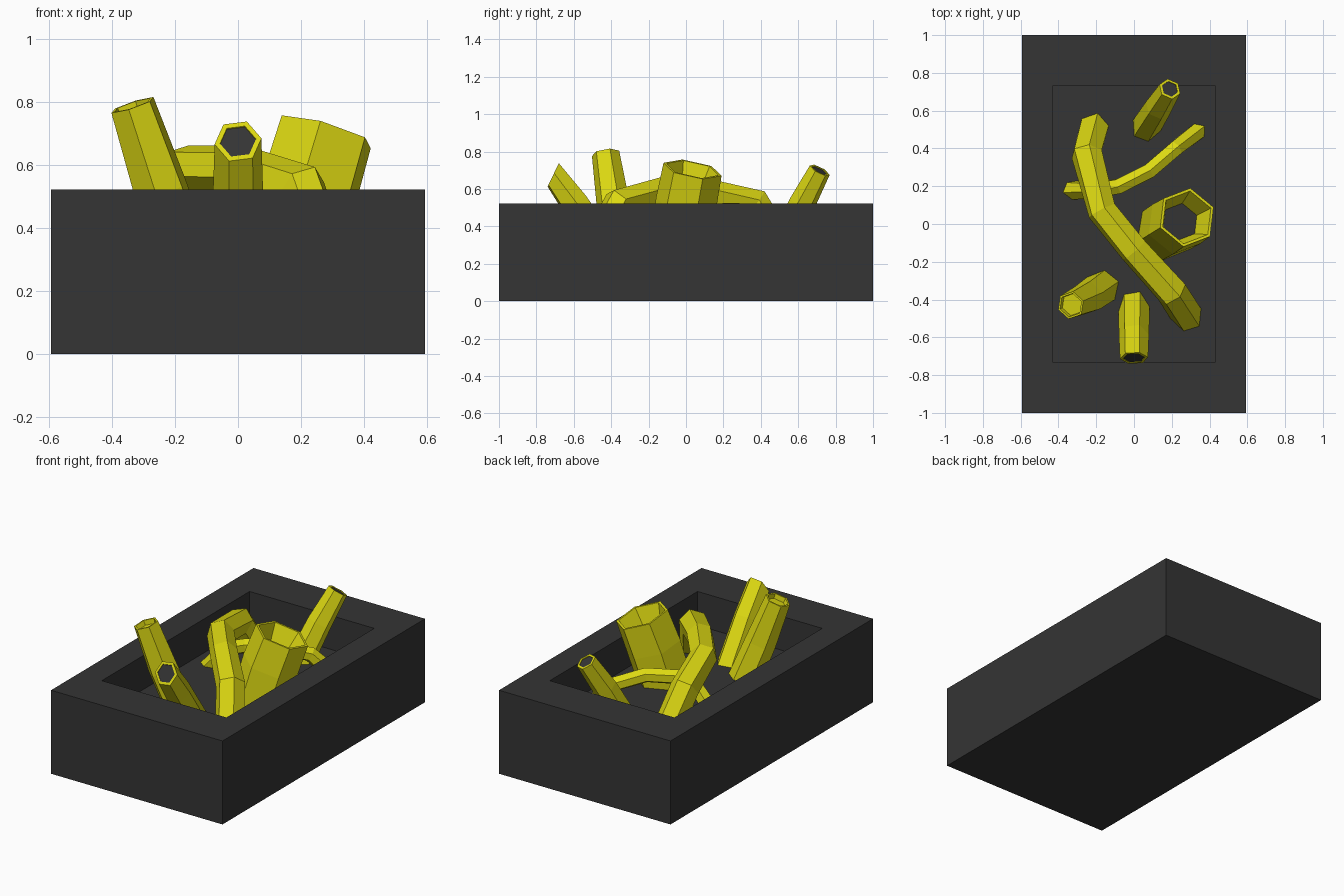
import bpy, bmesh, math
from mathutils import Vector

if "Cube" in bpy.data.objects:
    bpy.data.objects.remove(bpy.data.objects["Cube"], do_unlink=True)


def material(name, rgb):
    m = bpy.data.materials.new(name)
    m.use_nodes = True
    m.diffuse_color = (*rgb, 1)
    m.node_tree.nodes["Principled BSDF"].inputs["Base Color"].default_value = (*rgb, 1)
    return m


charcoal = material("charcoal", (0.035, 0.035, 0.035))
yellow = material("yellow", (0.72, 0.69, 0.006))
FLOOR = 0.31


def finish(name, bm, mats):
    bmesh.ops.recalc_face_normals(bm, faces=bm.faces)
    mesh = bpy.data.meshes.new(name)
    bm.to_mesh(mesh)
    bm.free()
    for m in mats:
        mesh.materials.append(m)
    obj = bpy.data.objects.new(name, mesh)
    bpy.context.collection.objects.link(obj)
    return obj


def step(bm, face, scale, offset):
    """Extrude a face, scale it about its centre and shift it."""
    new = bmesh.ops.extrude_discrete_faces(bm, faces=[face])["faces"][0]
    c = new.calc_center_median()
    for v in new.verts:
        d = v.co - c
        v.co = c + Vector(a * s for a, s in zip(d, scale)) + offset
    return new


def tube(name, path, radii, roll=0, tip_normal=None, recess=None, dark=False):
    """Six-sided tube along a path, with an optional recessed tip."""
    pts = [Vector(p) for p in path]
    n = len(pts)
    bm = bmesh.new()
    side, rings = None, []
    for i, p in enumerate(pts):
        t = Vector()
        if i > 0:
            t += (p - pts[i - 1]).normalized()
        if i < n - 1:
            t += (pts[i + 1] - p).normalized()
        if tip_normal and i == n - 1:
            t = Vector(tip_normal)
        t.normalize()
        if side is None:
            side = t.cross(Vector((0, 0, 1)))
        side = (side - t * side.dot(t)).normalized()
        up = t.cross(side)
        ring = []
        for k in range(6):
            a = math.radians(60 * k + roll)
            ring.append(bm.verts.new(p + radii[i] * (side * math.cos(a) + up * math.sin(a))))
        rings.append(ring)
    for a, b in zip(rings, rings[1:]):
        for k in range(6):
            j = (k + 1) % 6
            bm.faces.new((a[k], a[j], b[j], b[k]))
    bm.faces.new(rings[0][::-1])
    cap = bm.faces.new(rings[-1])
    if recess:
        rim, depth, taper = recess
        cap = step(bm, cap, (rim,) * 3, Vector())
        inward = (pts[-2] - pts[-1]).normalized() * depth
        cap = step(bm, cap, (taper,) * 3, inward)
        if dark:
            cap.material_index = 1
    return finish(name, bm, [yellow, charcoal])


# Planter box with a sunken rectangular bed
bm = bmesh.new()
bmesh.ops.create_cube(bm, size=1)
for v in bm.verts:
    v.co = Vector((v.co.x * 1.186, v.co.y * 2, (v.co.z + 0.5) * 0.522))
top = max(bm.faces, key=lambda f: f.calc_center_median().z)
bed = step(bm, top, (0.727, 0.73, 1), Vector())
step(bm, bed, (1, 1, 1), Vector((0, 0, FLOOR - 0.522)))
finish("planter_box", bm, [charcoal])

# Upright open tubes
tube("front_tube", [(0, -0.42, 0.26), (0, -0.595, 0.52), (0, -0.71, 0.675)],
     [0.085, 0.08, 0.075], 8, (0, -0.9, 0.43), (0.77, 0.004, 1), True)
tube("leaning_tube", [(-0.16, -0.33, 0.26), (-0.245, -0.39, 0.52), (-0.335, -0.43, 0.79)],
     [0.095, 0.09, 0.075], 15, None, (0.85, 0.03, 0.95))
tube("back_tube", [(0.055, 0.5, 0.26), (0.13, 0.62, 0.52), (0.19, 0.715, 0.7)],
     [0.08, 0.072, 0.06], 10, None, (0.76, 0.004, 1), True)
tube("wide_tube", [(0.16, -0.04, 0.26), (0.225, 0.0, 0.52), (0.28, 0.035, 0.705)],
     [0.16, 0.165, 0.16], 20, None, (0.9, 0.13, 0.7), True)

# Arched tubes rooted in the bed at both ends
tube("long_arch",
     [(-0.21, 0.52, 0.26), (-0.25, 0.37, 0.52), (-0.17, 0.07, 0.585),
      (0, -0.14, 0.585), (0.2, -0.36, 0.525), (0.29, -0.5, 0.26)],
     [0.085, 0.085, 0.08, 0.08, 0.085, 0.085], 30)
tube("thin_arch",
     [(0.35, 0.5, 0.27), (0.22, 0.4, 0.43), (0.08, 0.28, 0.48),
      (-0.08, 0.2, 0.48), (-0.2, 0.18, 0.44), (-0.34, 0.18, 0.27)],
     [0.05, 0.045, 0.045, 0.045, 0.045, 0.055], 30)
